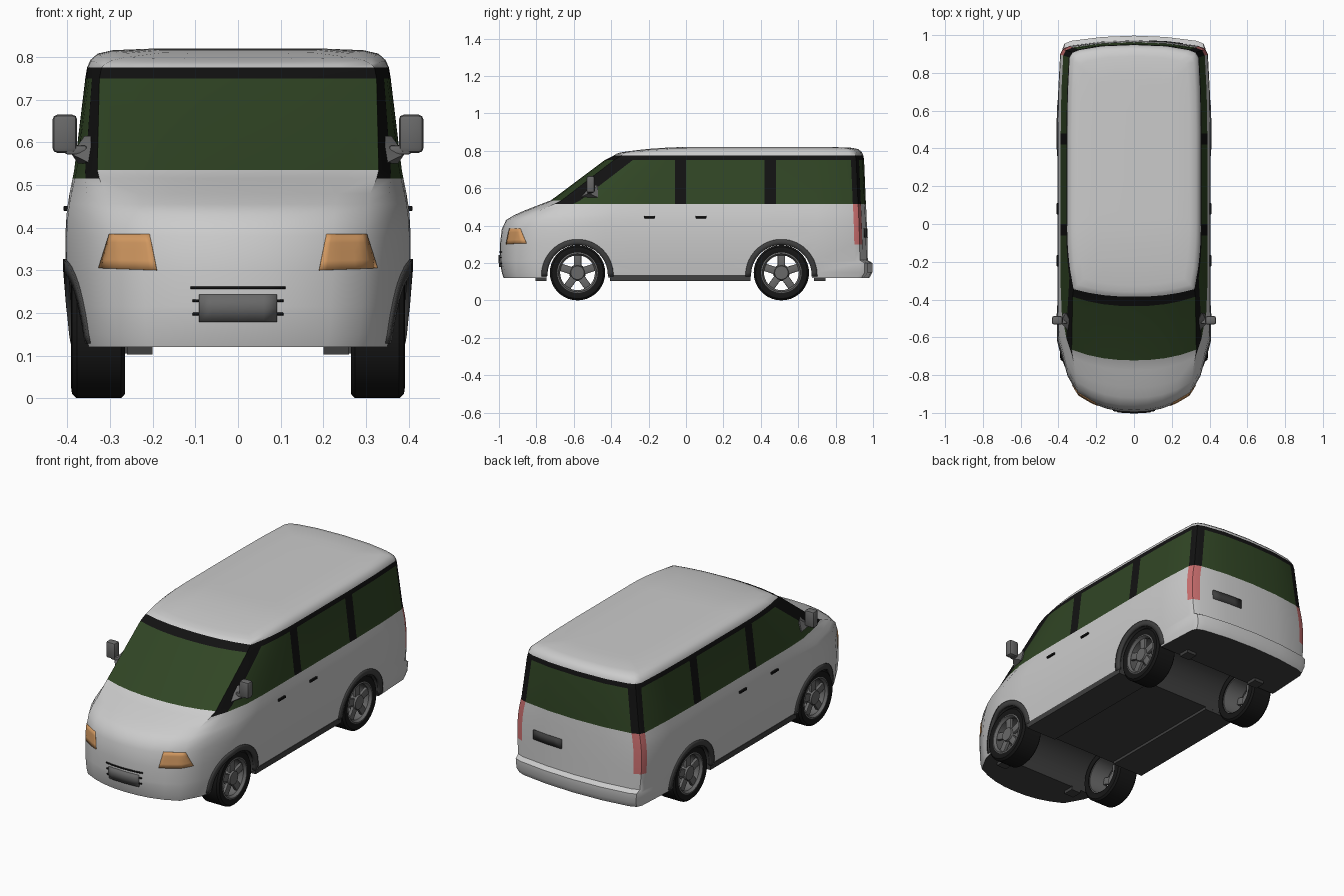
import bpy, bmesh, math
from mathutils import Vector, Matrix
from mathutils.bvhtree import BVHTree

if "Cube" in bpy.data.objects:
    bpy.data.objects.remove(bpy.data.objects["Cube"])


def mat(name, r, g, b):
    m = bpy.data.materials.new(name)
    m.diffuse_color = (r, g, b, 1)
    m.use_nodes = True
    m.node_tree.nodes["Principled BSDF"].inputs["Base Color"].default_value = m.diffuse_color
    return m


PAINT, GLASS, BLACK = mat("paint", .8, .8, .8), mat("glass", .03, .06, .018), mat("black", .006, .006, .006)
DARK, TAIL, LAMP = mat("dark_plastic", .05, .05, .05), mat("tail_red", .6, .16, .16), mat("lamp_amber", .65, .32, .12)
METAL, RUBBER = mat("metal", .14, .14, .14), mat("rubber", .008, .008, .008)
BODY_MATS = [PAINT, GLASS, BLACK, DARK, TAIL]


def make(name, bm, mats, mirror=False, angle=35):
    bmesh.ops.recalc_face_normals(bm, faces=bm.faces)
    me = bpy.data.meshes.new(name)
    bm.to_mesh(me)
    bm.free()
    for m in mats:
        me.materials.append(m)
    ob = bpy.data.objects.new(name, me)
    bpy.context.collection.objects.link(ob)
    if mirror:
        ob.modifiers.new("mirror", 'MIRROR')
    smooth(ob, angle)
    return ob


def smooth(ob, angle=35):
    bpy.ops.object.select_all(action='DESELECT')
    ob.select_set(True)
    bpy.context.view_layer.objects.active = ob
    bpy.ops.object.shade_smooth_by_angle(angle=math.radians(angle))


def box(bm, c, s, bevel=0, rot=Matrix()):
    vs = bmesh.ops.create_cube(bm, size=1, matrix=rot @ Matrix.Translation(c) @ Matrix.Diagonal((*s, 1)))['verts']
    if bevel:
        es = list({e for v in vs for e in v.link_edges})
        bmesh.ops.bevel(bm, geom=es, offset=bevel, segments=2, affect='EDGES', profile=.5)


# Body shell: plan outlines stacked by height
# height, nose y, corner x, corner y, half width, tail y
LEVELS = [(.12, -.975, .28, -.905, .385, .98), (.15, -.985, .285, -.91, .39, .997),
          (.20, -.994, .29, -.91, .395, .997), (.215, -.995, .29, -.91, .397, .972),
          (.30, -.995, .295, -.905, .404, .97), (.38, -.985, .295, -.895, .405, .968),
          (.43, -.962, .30, -.87, .402, .966), (.455, -.92, .305, -.835, .399, .965),
          (.48, -.865, .31, -.785, .395, .964), (.515, -.775, .325, -.705, .388, .962),
          (.535, -.722, .33, -.665, .384, .961), (.75, -.435, .325, -.385, .358, .952),
          (.775, -.385, .32, -.345, .354, .948)]
BELT, GLASS_ROW, BAND_ROW = 9, 10, 11


def outline(z, yf, xc, yc, w, yr):
    pts = [(xc * t, yf + (yc - yf) * t ** 2.3) for t in (0, .25, .5, .75, 1)]
    yp = yc + .10
    ys = [yp + (-.06 - yp) * k / 4 for k in range(4)] + [-.06, 0, .21, .42, .48, .70, yr - .07]
    for y in ys:
        t = max(0, (yc + .35 - y) / .35)
        r = max(0, (y - .5) / .4)
        pts.append((w - (w - xc) * t ** 2.2 - .014 * r * r, y))
    pts += [(w - .027, yr - .042), (w - .065, yr - .027), (.17, yr - .007), (0, yr)]
    return [(x, y, z) for x, y in pts]


rings = [outline(*l) for l in LEVELS]
# roof crown: shrinking copies of the top outline, lower at the front
for d, h in ((.008, .018), (.025, .033), (.06, .041), (.16, .045)):
    ring = []
    for x, y, z in rings[len(LEVELS) - 1]:
        y2 = .28 + (y - .28) * (1 - d / .665)
        t = min(1, max(0, (y2 + .4) / .42))
        ring.append((x * (1 - d / .354), y2, .775 + h * (.3 + .7 * math.sin(t * math.pi / 2))))
    rings.append(ring)


def paint_index(r, s):
    if r == BAND_ROW:
        return 2
    if r == GLASS_ROW:
        return 2 if s in (4, 9, 12, 15, 16) else 1
    if r == BELT and s >= 4:
        return 2 if s in (4, 9, 12, 15, 16) else 1
    if 4 <= r < BELT and s in (15, 16):
        return 4
    return 0


bm = bmesh.new()
N = len(rings[0])
grid = []
for ring in rings:
    right = [bm.verts.new(p) for p in ring]
    left = [right[i] if i in (0, N - 1) else bm.verts.new((-p[0], p[1], p[2])) for i, p in enumerate(ring)]
    grid.append((right, left))
for r in range(len(rings) - 1):
    for side in (0, 1):
        a, b = grid[r][side], grid[r + 1][side]
        for s in range(N - 1):
            bm.faces.new((a[s], a[s + 1], b[s + 1], b[s])).material_index = paint_index(r, s)
for (R, L), idx in ((grid[0], 3), (grid[-1], 0)):
    for s in range(N - 1):
        vs = list(dict.fromkeys((R[s], R[s + 1], L[s + 1], L[s])))
        bm.faces.new(vs).material_index = idx
bmesh.ops.recalc_face_normals(bm, faces=bm.faces)
TREE = BVHTree.FromBMesh(bm)
body = make("body", bm, BODY_MATS)

# Wheel wells cut through the body
WHEELS = (-.58, .51)
for y in WHEELS:
    bm = bmesh.new()
    bmesh.ops.create_cone(bm, cap_ends=True, segments=40, radius1=.166, radius2=.166, depth=1.2,
                          matrix=Matrix.Translation((0, y, .135)) @ Matrix.Rotation(math.pi / 2, 4, 'Y'))
    for f in bm.faces:
        f.material_index = 3
    cutter = make("well_cutter", bm, BODY_MATS)
    cutter.hide_render = True
    mod = body.modifiers.new("well", 'BOOLEAN')
    mod.operation, mod.object, mod.solver = 'DIFFERENCE', cutter, 'EXACT'
    bpy.context.view_layer.objects.active = body
    bpy.ops.object.modifier_apply(modifier=mod.name)
    bpy.data.objects.remove(cutter)
smooth(body)


def cast(u, v, axis):
    if axis == 'side':
        o, d = Vector((2, u, v)), Vector((-1, 0, 0))
    else:
        o, d = Vector((u, -2 if axis == 'front' else 2, v)), Vector((0, 1 if axis == 'front' else -1, 0))
    return TREE.ray_cast(o, d)[0]


def panel(name, fn, nu, nv, axis, material, mirror=False, thick=.008):
    """Thin sheet laid on the body; fn maps (0..1, 0..1) to view coordinates."""
    bm = bmesh.new()
    g = [[cast(*fn(i / nu, j / nv), axis) for j in range(nv + 1)] for i in range(nu + 1)]
    g = [[p and bm.verts.new(p) for p in row] for row in g]
    for i in range(nu):
        for j in range(nv):
            q = (g[i][j], g[i + 1][j], g[i + 1][j + 1], g[i][j + 1])
            if all(q):
                bm.faces.new(q)
    ob = make(name, bm, [material], mirror)
    m = ob.modifiers.new("thickness", 'SOLIDIFY')
    m.thickness, m.offset = thick, 0
    return ob


def quad(a, b, c, d):
    a, b, c, d = map(Vector, (a, b, c, d))
    return lambda u, v: tuple(a.lerp(b, u).lerp(d.lerp(c, u), v))


def rect(u0, u1, v0, v1):
    return quad((u0, v0), (u1, v0), (u1, v1), (u0, v1))


# Lamps, plates and grille lines
panel("headlight", quad((.19, .30), (.325, .305), (.30, .385), (.207, .385)), 8, 4, 'front', LAMP, True, .006)
panel("front_plate", rect(-.09, .09, .18, .243), 6, 2, 'front', METAL, thick=.016)
panel("grille_line", rect(-.11, .11, .256, .262), 6, 1, 'front', BLACK, thick=.012)
for z in (.198, .229):
    panel("grille_bar", rect(.085, .105, z - .003, z + .003), 1, 1, 'front', BLACK, True, .012)
panel("rear_plate", rect(.08, .26, .335, .385), 4, 1, 'back', DARK, thick=.012)

# Wheel arch trims
for y in WHEELS:
    def arch(u, v, y=y):
        a, r = math.pi * (1.02 * u - .01), .162 + .03 * v
        return y + r * math.cos(a), .135 + r * math.sin(a)
    panel("arch_trim", arch, 28, 2, 'side', DARK, True, .012)

# Door handles, sills and rear beam
bm = bmesh.new()
for y in (-.195, .08):
    p = cast(y, .445, 'side')
    box(bm, (p.x + .002, y, .445), (.014, .06, .012), .003)
make("door_handles", bm, [BLACK], True)
bm = bmesh.new()
box(bm, (.295, -.03, .12), (.19, .75, .03))
box(bm, (.23, -.775, .115), (.06, .06, .024))
box(bm, (.23, .715, .115), (.06, .06, .024))
make("sills", bm, [DARK], True)

# Door mirrors
bm = bmesh.new()
box(bm, (.406, -.51, .62), (.058, .045, .09), .012)
box(bm, (.38, -.515, .582), (.05, .025, .02), .004)
hull = [bm.verts.new(p) for p in ((.345, -.57, .55), (.375, -.47, .55), (.36, -.47, .615),
                                  (.39, -.52, .572), (.345, -.5, .615), (.345, -.47, .55))]
bmesh.ops.convex_hull(bm, input=hull)
make("door_mirror", bm, [METAL], True)


# Wheels: turned tyre and rim with five spokes
def lathe(profile, y, n=36):
    bm = bmesh.new()
    loops = [[bm.verts.new((x, y + r * math.cos(k * math.tau / n), .148 + r * math.sin(k * math.tau / n)))
              for x, r in profile] for k in range(n)]
    m = len(profile)
    for k in range(n):
        a, b = loops[k], loops[(k + 1) % n]
        for i in range(m):
            bm.faces.new((a[i], a[(i + 1) % m], b[(i + 1) % m], b[i]))
    return bm


for y in WHEELS:
    make("tyre", lathe([(.265, .106), (.265, .138), (.274, .148), (.378, .148), (.389, .138),
                        (.391, .125), (.386, .108), (.38, .106)], y), [RUBBER], True)
    bm = lathe([(.27, .107), (.386, .109), (.388, .102), (.374, .093), (.27, .1)], y)
    at = Matrix.Translation((0, y, .148))
    bmesh.ops.create_cone(bm, cap_ends=True, segments=20, radius1=.045, radius2=.036, depth=.035,
                          matrix=at @ Matrix.Translation((.365, 0, 0)) @ Matrix.Rotation(math.pi / 2, 4, 'Y'))
    for k in range(5):
        box(bm, (.364, 0, .062), (.018, .04, .08), .004, at @ Matrix.Rotation(k * math.tau / 5, 4, 'X'))
    make("wheel_rim", bm, [METAL], True)
